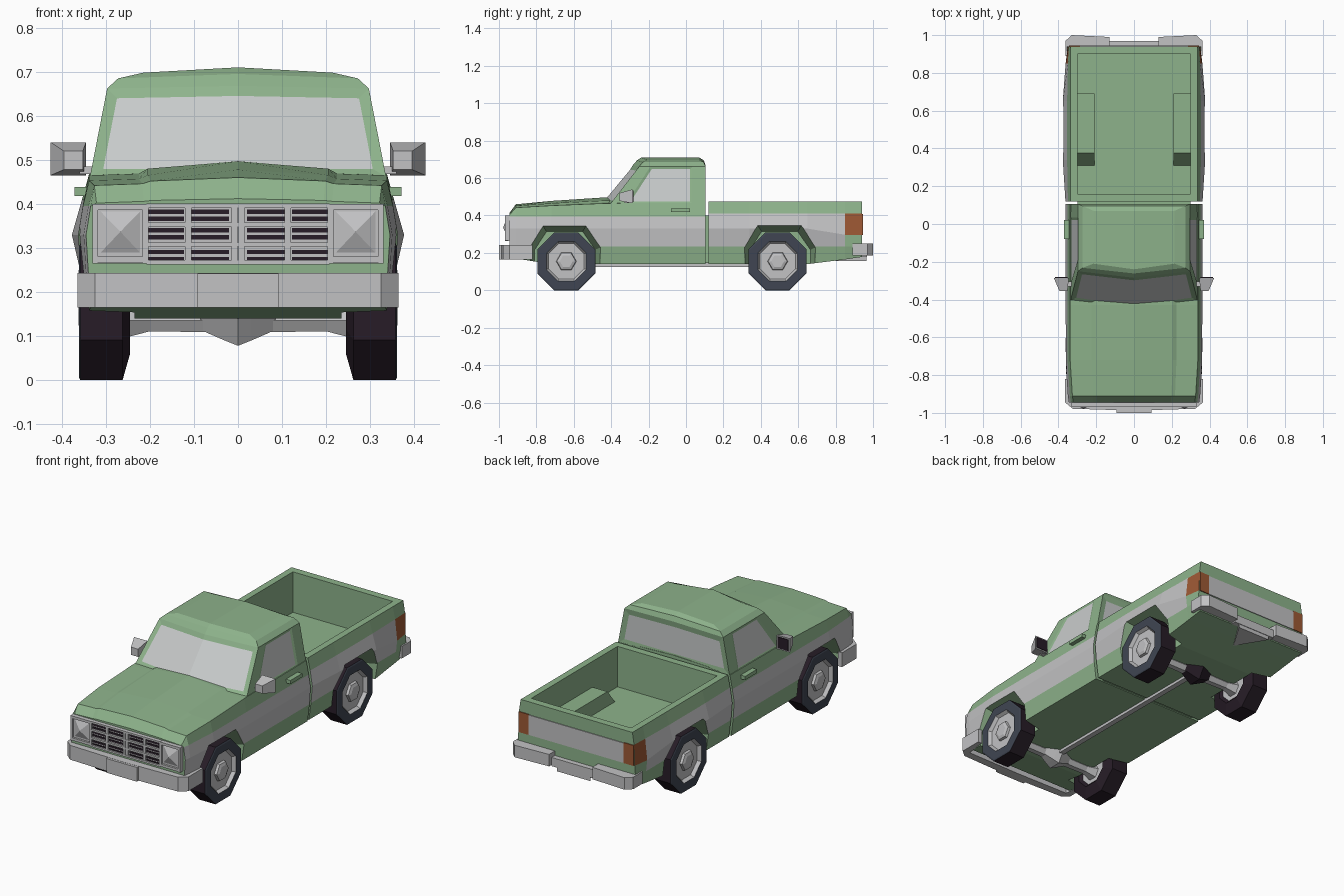
import bpy, bmesh, math
from mathutils import Vector

if "Cube" in bpy.data.objects:
    bpy.data.objects.remove(bpy.data.objects["Cube"])

def material(name, r, g, b):
    m = bpy.data.materials.new(name)
    m.diffuse_color = (r, g, b, 1)
    m.use_nodes = True
    m.node_tree.nodes["Principled BSDF"].inputs["Base Color"].default_value = m.diffuse_color
    return m

GREEN = material("green paint", 0.27, 0.45, 0.26)
SILVER = material("silver metal", 0.54, 0.54, 0.55)
GLASS = material("pale glass", 0.58, 0.60, 0.60)
ORANGE = material("tail light orange", 0.34, 0.10, 0.035)
RUBBER = material("tyre sidewall", 0.05, 0.06, 0.085)
DARK = material("dark tread", 0.02, 0.012, 0.02)

def finish(name, bm, mats, mirror=False):
    bmesh.ops.recalc_face_normals(bm, faces=bm.faces)
    me = bpy.data.meshes.new(name)
    bm.to_mesh(me)
    bm.free()
    for m in mats:
        me.materials.append(m)
    ob = bpy.data.objects.new(name, me)
    bpy.context.collection.objects.link(ob)
    if mirror:
        ob.modifiers.new("mirror", 'MIRROR')
    return ob

def hull(name, pts, mat=None, mirror=False):
    bm = bmesh.new()
    for p in pts:
        bm.verts.new(p)
    bmesh.ops.convex_hull(bm, input=bm.verts)
    bmesh.ops.dissolve_limit(bm, angle_limit=0.01, verts=bm.verts, edges=bm.edges)
    return finish(name, bm, [mat] if mat else [], mirror)

def box(name, x, y, z, mat=None, mirror=False):
    return hull(name, [(a, b, c) for a in x for b in y for c in z], mat, mirror)

def prism(name, plan, z0, z1, mat):
    """Upright prism from a plan outline, mirrored over x."""
    bm = bmesh.new()
    f = bm.faces.new([bm.verts.new((x, y, z0)) for x, y in plan])
    ext = bmesh.ops.extrude_face_region(bm, geom=[f])
    top = [v for v in ext["geom"] if isinstance(v, bmesh.types.BMVert)]
    bmesh.ops.translate(bm, verts=top, vec=(0, 0, z1 - z0))
    return finish(name, bm, [mat], True)

def loft(sections, mat_of):
    """Skin half-sections (first and last point on x=0), mirrored to closed rings."""
    bm = bmesh.new()
    n = len(sections[0])
    right = [[bm.verts.new(p) for p in s] for s in sections]
    left = [[right[i][j] if j in (0, n - 1) else bm.verts.new((-p[0], p[1], p[2]))
             for j, p in enumerate(s)] for i, s in enumerate(sections)]
    for side in (right, left):
        for i in range(len(sections) - 1):
            for j in range(n - 1):
                f = bm.faces.new((side[i][j], side[i][j + 1], side[i + 1][j + 1], side[i + 1][j]))
                f.material_index = mat_of(i, j)
        for k in (0, -1):
            bm.faces.new(side[k])
    bmesh.ops.recalc_face_normals(bm, faces=bm.faces)
    return bm

def cut(ob, cutters):
    for c in cutters:
        m = ob.modifiers.new("cut", 'BOOLEAN')
        m.object, m.operation, m.solver = c, 'DIFFERENCE', 'EXACT'
    bpy.context.view_layer.update()
    dg = bpy.context.evaluated_depsgraph_get()
    me = bpy.data.meshes.new_from_object(ob.evaluated_get(dg))
    ob.modifiers.clear()
    ob.data = me
    for c in cutters:
        bpy.data.objects.remove(c)

def arch_cutters(yc):
    shape = [(-.195, .08), (-.195, .23), (-.12, .345), (.11, .345), (.19, .23), (.19, .08)]
    return [hull("arch_cutter", [(s * x, yc + y * k, .15 + (z - .15) * k)
                 for x, k in ((.235, .84), (.45, 1.1)) for y, z in shape]) for s in (1, -1)]

FRONT_Y, REAR_Y = -0.64, 0.49

# Front body: hood, fenders and doors, with the silver side stripe
def front_section(y, w, zb, zs, zm, zc):
    pts = [(0, zb), (.345, zb), (.357, .235), (.363, .33), (.352, .395),
           (.338, zs), (.225, zs + .004), (.205, zm), (0, zc)]
    return [(x * w, y, z) for x, z in pts]

secs = [front_section(*s) for s in (
    (-.945, .95, .20, .402, .408, .412), (-.91, .965, .17, .442, .452, .460),
    (-.72, 1, .14, .453, .465, .478), (-.43, 1, .14, .465, .480, .497),
    (.105, 1, .14, .468, .478, .485))]
body = finish("front_body", loft(secs, lambda i, j: int(j in (2, 3))), [GREEN, SILVER])
cut(body, arch_cutters(FRONT_Y - .005))

# Cab top with inset windows
def cab_ring(x, z, zc, yf, ya, w1, w2, yr):
    return [(0, yf, zc), (x, ya, z), (x, w1, z), (x, w2, z), (x, yr, z), (0, yr, zc)]

rings = [cab_ring(.336, .462, .462, -.455, -.405, -.32, .035, .105),
         cab_ring(.297, .662, .668, -.285, -.25, -.19, .035, .105),
         cab_ring(.272, .685, .695, -.262, -.232, -.18, .03, .095),
         cab_ring(.215, .698, .710, -.24, -.21, -.16, .025, .07)]
bm = loft(rings, lambda i, j: int(i == 0 and j in (0, 2, 4)))
glass = [f for f in bm.faces if f.material_index == 1]
for group, width in (([f for f in glass if f.normal.y < -.3], .026),
                     ([f for f in glass if abs(f.normal.x) > .5], .013),
                     ([f for f in glass if f.normal.y > .5], .03)):
    ring = bmesh.ops.inset_region(bm, faces=group, thickness=width, depth=-.004,
                                  use_boundary=True, use_even_offset=True)
    for f in ring["faces"]:
        f.material_index = 0
finish("cab_top", bm, [GREEN, GLASS])

# Cargo bed: bulging sides, tail lights on the last side panel
def bed_section(y, w, zb, z3):
    pts = [(0, zb), (.342, zb), (.355, .235), (w, z3), (.352 - (.37 - w) * .3, .41), (.336, .475), (0, .475)]
    return [(x, y, z) for x, z in pts]

def bed_mat(i, j):
    if i == 3:
        return 2 if j == 3 else 0
    return int(j in (2, 3))

secs = [bed_section(*s) for s in ((.12, .363, .14, .33), (.34, .377, .14, .33),
        (.65, .377, .14, .33), (.85, .362, .165, .297), (.94, .350, .178, .297))]
bed = finish("cargo_bed", loft(secs, bed_mat), [GREEN, SILVER, ORANGE])
cut(bed, arch_cutters(REAR_Y + .015) + [
    box("upper_cutter", (-.30, .30), (.16, .90), (.335, .6)),
    box("floor_cutter", (-.21, .21), (.16, .90), (.255, .5)),
    hull("front_floor_cutter", [(x, y, z) for x in (-.30, .30)
         for y, z in ((.16, .255), (.31, .255), (.375, .335), (.375, .4), (.16, .4))]),
    box("rear_floor_cutter", (-.30, .30), (.69, .90), (.255, .4))])

# Tailgate panel and rear lamp faces
box("tailgate_panel", (-.285, .285), (.935, .944), (.297, .405), SILVER)
box("tail_light", (.285, .345), (.935, .945), (.297, .408), ORANGE, True)

# Chassis strip behind the cab gap
box("chassis", (-.30, .30), (.08, .15), (.145, .40), GREEN)

# Bumpers and plate
prism("front_bumper", [(0, -.988), (.325, -.978), (.364, -.945), (.364, -.82), (.34, -.82),
                       (.325, -.935), (0, -.94)], .165, .243, SILVER)
box("front_plate", (-.092, .092), (-1.0, -.97), (.165, .242), SILVER)
prism("rear_bumper", [(.13, .93), (.13, .99), (.33, 1.0), (.362, .97), (.362, .89),
                      (.343, .89), (.335, .93)], .185, .25, SILVER)
box("rear_step", (-.13, .13), (.93, .968), (.178, .225), SILVER)
hull("tow_hitch", [(x, y, z) for x, y in ((-.10, .965), (.10, .965), (0, .80))
                   for z in (.157, .178)], SILVER)

# Grille: silver panel, dark slots, raised bars
box("grille_panel", (-.328, .328), (-.957, -.935), (.265, .40), SILVER)
for z in (.283, .332, .374):
    for dz in (-.008, .008):
        for x0, x1 in ((.02, .105), (.122, .203)):
            box("grille_slot", (x0, x1), (-.960, -.95), (z + dz - .005, z + dz + .005), DARK, True)
for z in (.268, .308, .353, .396):
    box("grille_bar", (-.208, .208), (-.968, -.95), (z - .005, z + .005), SILVER)
for x in (.008, .113, .210):
    box("grille_post", (x - .007, x + .007), (-.967, -.95), (.265, .40), SILVER, True)
for z in (.275, .394):
    box("headlight_rim", (.21, .33), (-.968, -.95), (z - .008, z + .006), SILVER, True)
box("headlight_side", (.318, .33), (-.968, -.94), (.265, .40), SILVER, True)
hull("headlight", [(x, -.955, z) for x in (.218, .316) for z in (.285, .387)]
     + [(.267, -.978, .337)], SILVER, True)

# Door mirrors and handles
hull("mirror_shell", [(x, -.285, z) for x in (.345, .425) for z in (.465, .54)]
     + [(x, -.355, z) for x in (.352, .395) for z in (.478, .52)], SILVER, True)
box("mirror_face", (.352, .418), (-.287, -.281), (.472, .533), DARK, True)
box("mirror_arm", (.31, .36), (-.33, -.305), (.468, .485), SILVER, True)
box("door_handle", (.34, .371), (-.08, .022), (.418, .438), GREEN, True)

# Wheels: eight-sided lathe with dished rim and six-sided hub
def lathe(name, rings, n, y, z, mats, idx):
    bm = bmesh.new()
    k = 1 / math.cos(math.pi / n)
    loops = [[bm.verts.new((x, y + r * k * math.sin(a), z + r * k * math.cos(a)))
              for a in [(i + .5) * math.tau / n for i in range(n)]] for x, r in rings]
    for m, a, b in zip(idx, loops, loops[1:]):
        for i in range(n):
            f = bm.faces.new((a[i], a[(i + 1) % n], b[(i + 1) % n], b[i]))
            f.material_index = m
    for lp in (loops[0], loops[-1]):
        bm.faces.new(lp).material_index = idx[-1]
    return finish(name, bm, mats, True)

for tag, y in (("front", FRONT_Y), ("rear", REAR_Y)):
    lathe(tag + "_wheel", [(.258, .08), (.245, .095), (.262, .155), (.358, .155), (.361, .148),
                           (.361, .106), (.343, .095)], 8, y, .155,
          [DARK, RUBBER, SILVER], [0, 0, 0, 1, 1, 2])
    lathe(tag + "_hub", [(.33, .05), (.356, .044), (.362, .03)], 6, y, .155, [SILVER], [0, 0])
    lathe(tag + "_axle", [(0, .027), (.20, .024), (.262, .04)], 6, y, .135, [SILVER], [0, 0])
    # Differential bulge
    lathe(tag + "_differential", [(0, .062), (.03, .05), (.085, .026)], 6, y, .14,
          [SILVER if tag == "front" else DARK], [0, 0])

# Drive shaft
box("drive_shaft", (-.015, .015), (FRONT_Y, REAR_Y), (.125, .145), SILVER)
